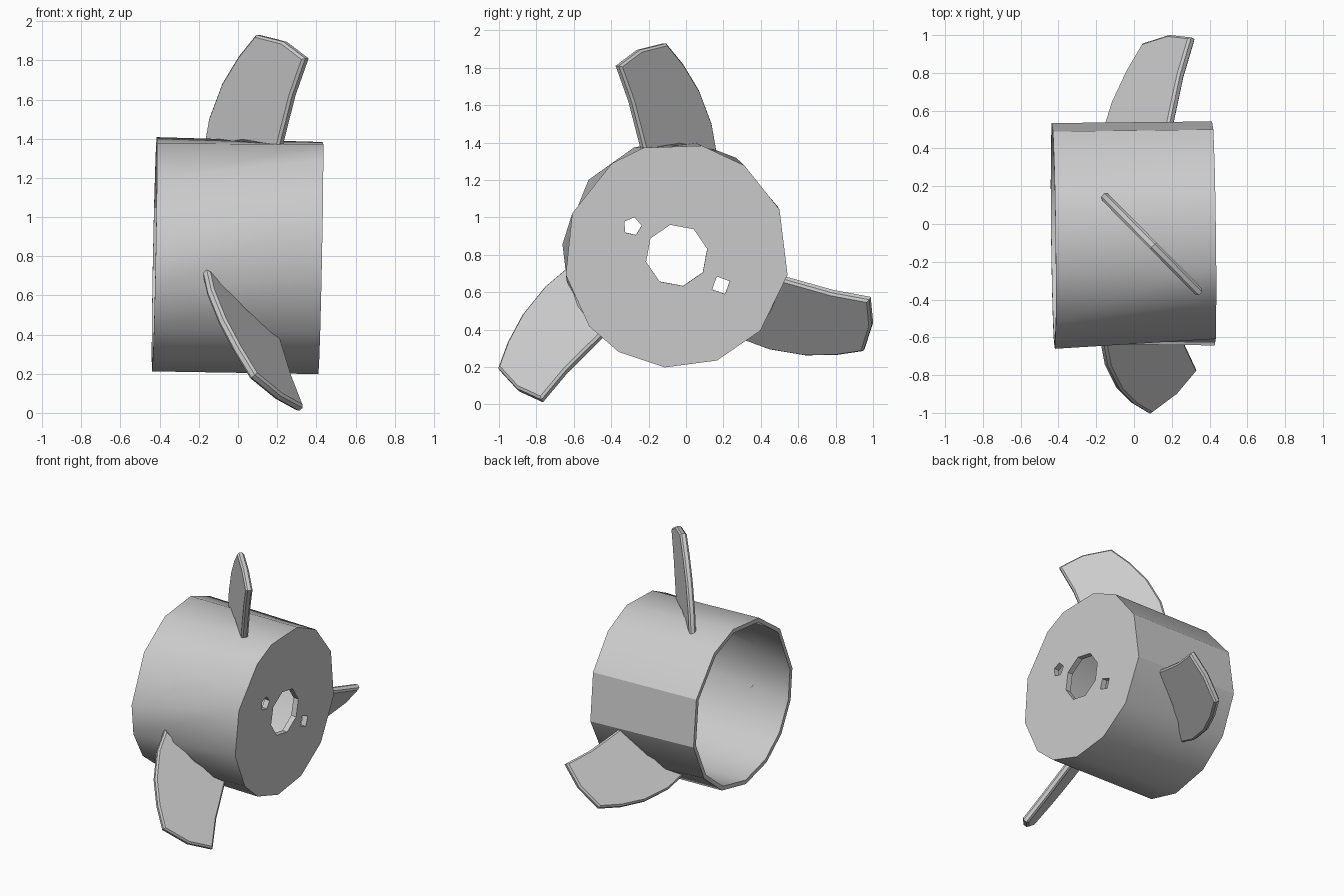
import bpy, bmesh
from math import cos, sin, radians
from mathutils import Matrix, Vector

if "Cube" in bpy.data.objects:
    bpy.data.objects.remove(bpy.data.objects["Cube"])

# Slightly tilted hub axis, running along x
AXIS = (Matrix.Translation((0, -0.055, 0.805))
        @ Matrix.Rotation(0.012, 4, 'Z') @ Matrix.Rotation(0.02, 4, 'Y'))


def finish(bm, name, matrix):
    bmesh.ops.recalc_face_normals(bm, faces=bm.faces[:])
    mesh = bpy.data.meshes.new(name)
    bm.to_mesh(mesh)
    bm.free()
    obj = bpy.data.objects.new(name, mesh)
    bpy.context.collection.objects.link(obj)
    obj.matrix_world = matrix
    bpy.ops.object.select_all(action='DESELECT')
    obj.select_set(True)
    bpy.context.view_layer.objects.active = obj
    bpy.ops.object.shade_smooth_by_angle(angle=radians(30))
    return obj


def ring(bm, x, r, angles, cy=0, cz=0):
    return [bm.verts.new((x, cy + r * cos(radians(a)), cz + r * sin(radians(a))))
            for a in angles]


def bridge(bm, a, b):
    n = len(a)
    for i in range(n):
        j = (i + 1) % n
        bm.faces.new((a[i], a[j], b[j], b[i]))


def fill(bm, loops, normal):
    edges = []
    for loop in loops:
        for i, v in enumerate(loop):
            w = loop[(i + 1) % len(loop)]
            edges.append(bm.edges.get((v, w)) or bm.edges.new((v, w)))
    bmesh.ops.triangle_fill(bm, edges=edges, use_beauty=True, normal=normal)


# Hub: cup open at the -x end, with irregular low-poly rims
front = [-96, -69, -42, -10, 24, 53, 77, 107, 125, 158, 190, 219, 239]
rear = [-92, -64, -38, -9, 24, 57, 81, 111, 140, 176, 198, 221, 243]
bm = bmesh.new()
outer_f = ring(bm, 0.422, 0.602, front)
outer_r = ring(bm, -0.427, 0.602, rear)
inner_r = ring(bm, -0.427, 0.572, rear)
inner_f = ring(bm, 0.382, 0.570, front)
for a, b in ((outer_f, outer_r), (outer_r, inner_r), (inner_r, inner_f)):
    bridge(bm, a, b)

# Shaft hole and two bolt holes through the end plate
holes = [(0, 0, 0.167, [12 + 45 * i for i in range(8)]),
         (-0.237, 0.155, 0.05, [5 + 72 * i for i in range(5)]),
         (0.237, -0.16, 0.052, [25 + 90 * i for i in range(4)])]
outside, inside = [outer_f], [inner_f]
for cy, cz, r, angles in holes:
    a = ring(bm, 0.422, r, angles, cy, cz)
    b = ring(bm, 0.382, r, angles, cy, cz)
    bridge(bm, a, b)
    outside.append(a)
    inside.append(b)
fill(bm, outside, (1, 0, 0))
fill(bm, inside, (-1, 0, 0))
finish(bm, "hub", AXIS)

# Blades: flat curved outline (y, z), pitched 45 degrees, three around the hub
outline = [(0.155, 1.345), (0.128, 1.50), (0.06, 1.68), (-0.025, 1.82),
           (-0.115, 1.93), (-0.255, 1.895), (-0.368, 1.81), (-0.30, 1.62),
           (-0.232, 1.355), (-0.05, 1.385)]
half = Vector((1, 1, 0)).normalized() * 0.024
for k in range(3):
    bm = bmesh.new()
    sides = []
    for s in (-1, 1):
        pts = [AXIS.inverted() @ (Vector((-0.99 * y - 0.012, y, z)) + half * s)
               for y, z in outline]
        sides.append([bm.verts.new(p) for p in pts])
        bm.faces.new(sides[-1])
    bridge(bm, *sides)
    bmesh.ops.recalc_face_normals(bm, faces=bm.faces[:])
    # chamfer the rim of both blade faces
    rim = [e for e in bm.edges
           if any(len(f.verts) == len(outline) for f in e.link_faces)]
    bmesh.ops.bevel(bm, geom=rim, offset=0.012, segments=1, affect='EDGES')
    finish(bm, f"blade_{k + 1}", AXIS @ Matrix.Rotation(radians(120 * k), 4, 'X'))
